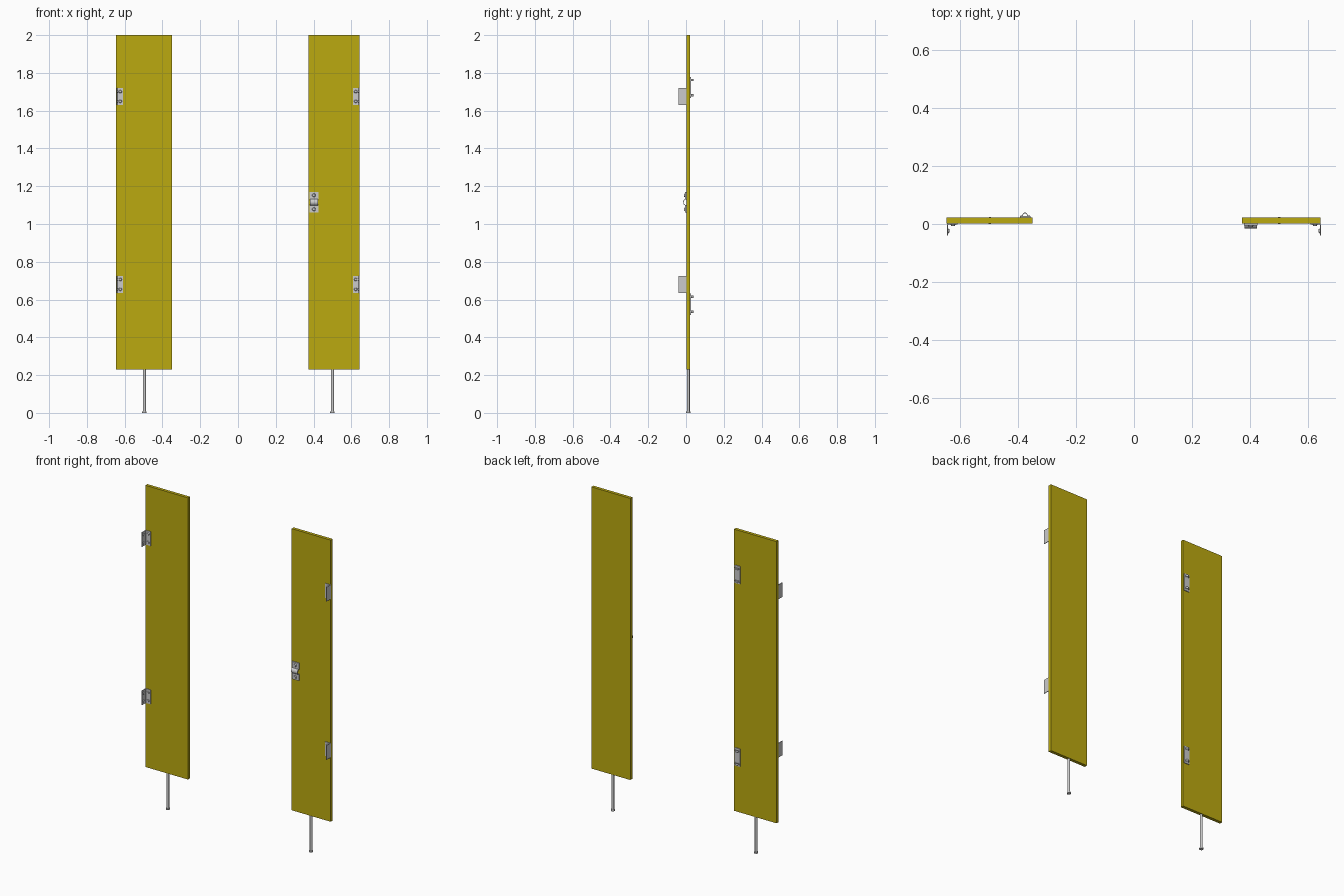
import bpy, bmesh, math
from mathutils import Matrix, Vector

if "Cube" in bpy.data.objects:
    bpy.data.objects.remove(bpy.data.objects["Cube"])

yellow = bpy.data.materials.new("yellow_paint")
yellow.diffuse_color = (0.50, 0.40, 0.005, 1)
yellow.use_nodes = True
yellow.node_tree.nodes["Principled BSDF"].inputs["Base Color"].default_value = yellow.diffuse_color


def finish(bm, name, smooth=False):
    bmesh.ops.recalc_face_normals(bm, faces=bm.faces)
    me = bpy.data.meshes.new(name)
    bm.to_mesh(me)
    bm.free()
    ob = bpy.data.objects.new(name, me)
    bpy.context.collection.objects.link(ob)
    if smooth:
        bpy.context.view_layer.objects.active = ob
        bpy.ops.object.select_all(action='DESELECT')
        ob.select_set(True)
        bpy.ops.object.shade_smooth_by_angle(angle=math.radians(35))
    return ob


def box(bm, x0, x1, y0, y1, z0, z1):
    m = Matrix.Translation(((x0 + x1) / 2, (y0 + y1) / 2, (z0 + z1) / 2))
    m = m @ Matrix.Diagonal((abs(x1 - x0), abs(y1 - y0), abs(z1 - z0), 1))
    bmesh.ops.create_cube(bm, size=1, matrix=m)


def rod(bm, a, b, r, r2=None, seg=20):
    a, b = Vector(a), Vector(b)
    d = b - a
    m = Matrix.Translation((a + b) / 2) @ d.to_track_quat('Z', 'Y').to_matrix().to_4x4()
    bmesh.ops.create_cone(bm, cap_ends=True, segments=seg, radius1=r,
                          radius2=r if r2 is None else r2, depth=d.length, matrix=m)


def bow(bm, r, t, half, place, seg=14):
    # half-round strap: place(u across, v outward, w along axis)
    rings = []
    for i in range(seg + 1):
        a = math.pi * i / seg
        c, s = math.cos(a), math.sin(a)
        rings.append([bm.verts.new(place(q * c, q * s, w))
                      for q, w in ((r, -half), (r, half), (r - t, half), (r - t, -half))])
    for p, q in zip(rings, rings[1:]):
        for k in range(4):
            bm.faces.new((p[k], p[(k + 1) % 4], q[(k + 1) % 4], q[k]))
    bm.faces.new(rings[0])
    bm.faces.new(rings[-1])


# Door panels
F, B = 0.002, 0.022
for name, x0, x1 in (("left_panel", -0.645, -0.35), ("right_panel", 0.372, 0.643)):
    bm = bmesh.new()
    box(bm, x0, x1, F, B, 0.23, 2.0)
    finish(bm, name).data.materials.append(yellow)

# Floor legs with round feet
for name, x in (("left_leg", -0.496), ("right_leg", 0.5)):
    bm = bmesh.new()
    rod(bm, (x, 0.012, 0.006), (x, 0.012, 0.23), 0.008)
    rod(bm, (x, 0.012, 0), (x, 0.012, 0.008), 0.012)
    finish(bm, name, True)

# Corner hinges: one leaf on the panel front, one leaf standing forward
for side, s in (("left", -1), ("right", 1)):
    for level, z in (("lower", 0.68), ("upper", 1.675)):
        bm = bmesh.new()
        e = s * 0.644
        box(bm, e, e - s * 0.036, F - 0.004, F, z - 0.045, z + 0.045)
        box(bm, e, e - s * 0.004, -0.04, F - 0.004, z - 0.045, z + 0.045)
        rod(bm, (e - s * 0.003, F - 0.003, z - 0.044), (e - s * 0.003, F - 0.003, z + 0.044), 0.003, seg=12)
        for dz in (-0.026, 0.026):
            rod(bm, (e - s * 0.021, F - 0.003, z + dz), (e - s * 0.021, F - 0.009, z + dz), 0.009, 0.006)
            rod(bm, (e - s * 0.003, -0.024, z + dz), (e - s * 0.008, -0.024, z + dz), 0.009, 0.006)
        finish(bm, f"{side}_{level}_hinge", True)

# Front latch keeper: two screwed tabs joined by a bow
bm = bmesh.new()
x, z = 0.402, 1.115
for d in (-1, 1):
    box(bm, x - 0.024, x + 0.024, F - 0.007, F, z + d * 0.016, z + d * 0.055)
    rod(bm, (x, F - 0.006, z + d * 0.037), (x, F - 0.013, z + d * 0.037), 0.010, 0.007)
bow(bm, 0.018, 0.003, 0.022, lambda u, v, w: (x + w, F - v, z + u))
finish(bm, "front_latch_keeper", True)

# Back latch keepers: plate with screws and a small upright bow at each end
for level, z in (("lower", 0.575), ("upper", 1.722)):
    bm = bmesh.new()
    x = -0.375
    box(bm, x - 0.018, x + 0.018, B, B + 0.005, z - 0.056, z + 0.056)
    for d in (-1, 1):
        zc = z + d * 0.04
        bow(bm, 0.010, 0.002, 0.006,
            lambda u, v, w: (x + u, B + 0.004 + v * 1.35, zc + w))
        for dx in (-0.013, 0.013):
            rod(bm, (x + dx, B + 0.004, zc), (x + dx, B + 0.008, zc), 0.004, 0.003, 12)
    finish(bm, f"back_{level}_keeper", True)
